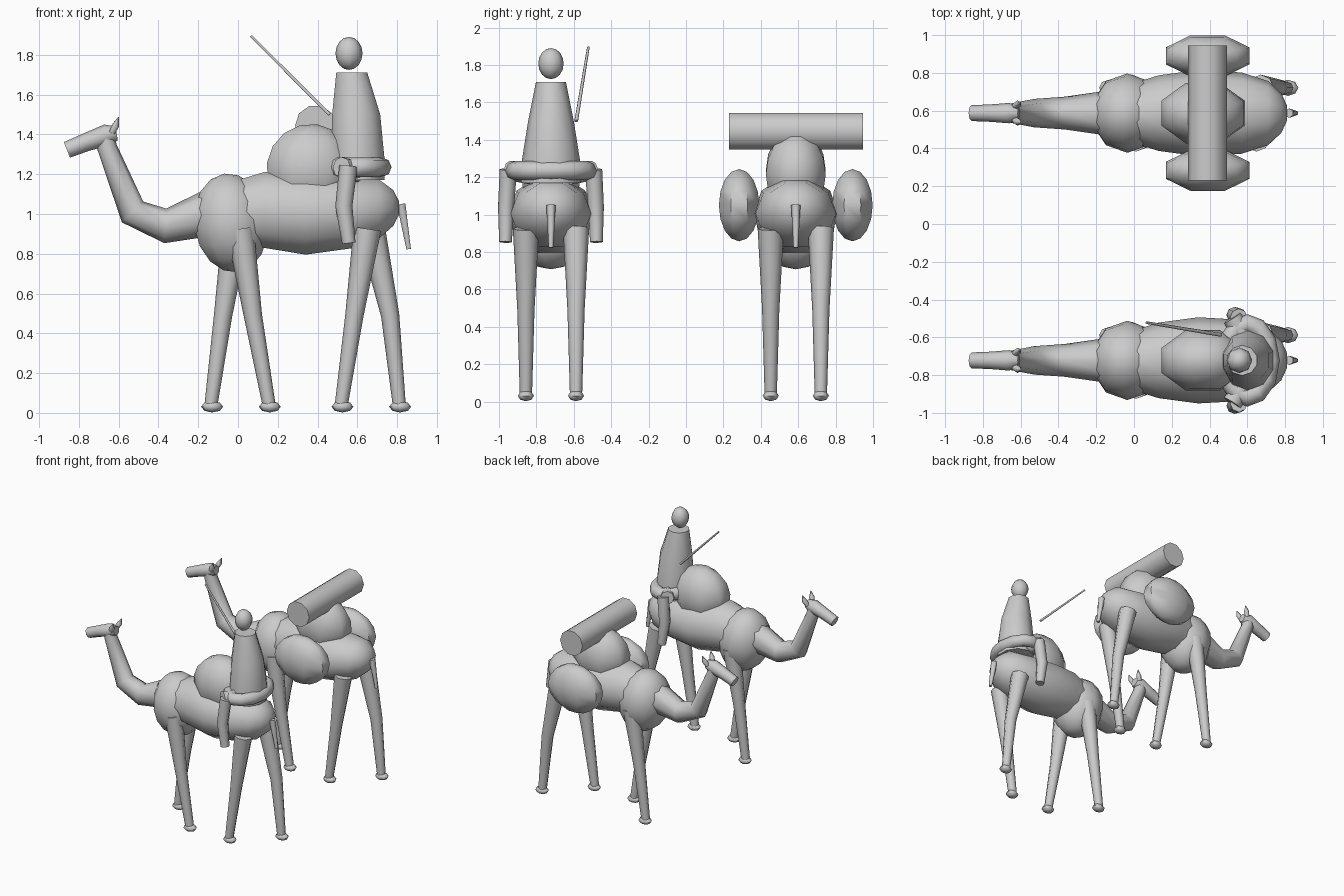
import bpy, bmesh, math
from mathutils import Vector, Matrix

if "Cube" in bpy.data.objects:
    bpy.data.objects.remove(bpy.data.objects["Cube"])


def finish(name, bm):
    bmesh.ops.recalc_face_normals(bm, faces=bm.faces)
    me = bpy.data.meshes.new(name)
    bm.to_mesh(me)
    bm.free()
    for p in me.polygons:
        p.use_smooth = True
    me.set_sharp_from_angle(angle=math.radians(62))
    ob = bpy.data.objects.new(name, me)
    bpy.context.collection.objects.link(ob)
    return ob


def ball(name, c, r, seg=8, rings=8, spin=0.0, tilt=0.0):
    """Low-poly ellipsoid; spin turns the mesh before scaling, tilt leans it about y."""
    bm = bmesh.new()
    bmesh.ops.create_uvsphere(bm, u_segments=seg, v_segments=rings, radius=1)
    m = (Matrix.Translation(c) @ Matrix.Rotation(math.radians(tilt), 4, 'Y')
         @ Matrix.Diagonal((*r, 1)) @ Matrix.Rotation(math.radians(spin), 4, 'Z'))
    bm.transform(m)
    return finish(name, bm)


def loft(name, rings):
    bm = bmesh.new()
    loops = [[bm.verts.new(p) for p in ring] for ring in rings]
    n = len(loops[0])
    for a, b in zip(loops, loops[1:]):
        for i in range(n):
            bm.faces.new((a[i], a[(i + 1) % n], b[(i + 1) % n], b[i]))
    bm.faces.new(loops[0][::-1])
    bm.faces.new(loops[-1])
    return finish(name, bm)


def tube(name, pts, radii, sides=8):
    """Tapered tube along a path, rings square to the path."""
    pts = [Vector(p) for p in pts]
    rings = []
    for i, p in enumerate(pts):
        t = Vector((0, 0, 0))
        if i:
            t += (p - pts[i - 1]).normalized()
        if i < len(pts) - 1:
            t += (pts[i + 1] - p).normalized()
        t.normalize()
        ref = Vector((0, 1, 0)) if abs(t.y) < 0.8 else Vector((1, 0, 0))
        u = (ref - t * ref.dot(t)).normalized()
        v = t.cross(u)
        rings.append([p + radii[i] * (u * math.cos(a) + v * math.sin(a))
                      for a in (math.tau * k / sides for k in range(sides))])
    return loft(name, rings)


def camel(tag, y):
    # trunk: x, centre z, half width, half height
    prof = [(-.06, 1.0, .14, .16), (.13, 1.02, .2, .2), (.34, 1.0, .228, .215),
            (.57, 1.005, .215, .187), (.71, 1.025, .17, .155),
            (.78, 1.03, .105, .095), (.81, 1.03, .04, .035)]
    loft(tag + "_body", [[(x, y + ry * math.cos(a), z + rz * math.sin(a))
                          for a in (math.tau * k / 10 for k in range(10))]
                         for x, z, ry, rz in prof])
    ball(tag + "_chest", (-.035, y, .955), (.195, .21, .25), 10, 8, tilt=-8)
    ball(tag + "_hump", (.365, y, 1.225), (.24, .173, .228), 8, 8, 22.5, 8)
    # neck, head, ears, tail
    tube(tag + "_neck", [(-.065, y, 1.03), (-.365, y, .94), (-.53, y, 1.01), (-.66, y, 1.34),
                         (-.665, y, 1.40)], [.13, .087, .075, .05, .045])
    tube(tag + "_head", [(-.86, y, 1.322), (-.76, y, 1.362), (-.66, y, 1.397), (-.61, y, 1.405)],
         [.042, .046, .054, .036])
    for s in (-1, 1):
        tube(tag + "_ear", [(-.632, y + s * .035, 1.41), (-.615, y + s * .047, 1.445),
                            (-.6, y + s * .055, 1.487)], [.018, .02, .003], 6)
    tube(tag + "_tail", [(.82, y, 1.05), (.858, y, .823)], [.025, .013], 6)
    # legs in walking pose: side, top x, knee x, foot x
    for part, s, xt, xk, xf in (("front_leg", -1, .01, .075, .155), ("front_leg", 1, -.01, -.075, -.135),
                                ("hind_leg", -1, .65, .585, .52), ("hind_leg", 1, .67, .765, .81)):
        yl = y + s * .134
        tube(tag + "_" + part, [(xt, yl, .925), (xk, yl, .49), (xf, yl, .045)], [.07, .046, .033])
        ball(tag + "_foot", (xf + .005, yl, .031), (.055, .043, .029), 8, 4)


YA, YB = -.722, .587
camel("ridden_camel", YA)
camel("pack_camel", YB)

# rider robe and head
robe = [(1.71, .572, .082, .08), (1.5, .594, .127, .122), (1.28, .603, .14, .157), (1.17, .603, .14, .16)]
loft("rider_robe", [[(x + rx * math.cos(a), YA + ry * math.sin(a), z)
                     for a in (math.tau * (k + .5) / 10 for k in range(10))] for z, x, rx, ry in robe])
ball("rider_head", (.558, YA, 1.807), (.068, .068, .083), 8, 8)

# seat ring under the rider
bm = bmesh.new()
N, M = 12, 8
grid = [[bm.verts.new((.6 + (.122 + .05 * math.cos(b)) * math.cos(a),
                       YA + (.195 + .05 * math.cos(b)) * math.sin(a), 1.235 + .05 * math.sin(b)))
         for b in (math.tau * j / M for j in range(M))] for a in (math.tau * i / N for i in range(N))]
for i in range(N):
    for j in range(M):
        bm.faces.new((grid[i][j], grid[(i + 1) % N][j], grid[(i + 1) % N][(j + 1) % M], grid[i][(j + 1) % M]))
finish("seat_ring", bm)

# rider legs
for s in (-1, 1):
    tube("rider_thigh", [(.6, YA + s * .1, 1.22), (.52, YA + s * .225, 1.235)], [.06, .052])
    tube("rider_shin", [(.555, YA + s * .228, 1.24), (.532, YA + s * .24, 1.04), (.557, YA + s * .243, .853)],
         [.046, .043, .034])

# riding stick
tube("riding_stick", [(.46, -.587, 1.5), (.065, -.522, 1.895)], [.01, .007], 6)

# pack load: rolled bundle across the hump and two side bags
tube("rolled_bundle", [(.39, YB - .358, 1.445), (.39, YB + .358, 1.445)], [.103, .103], 10)
for s in (-1, 1):
    ball("side_bag", (.39, YB + s * .303, 1.05), (.24, .117, .193), 8, 8, 22.5)
